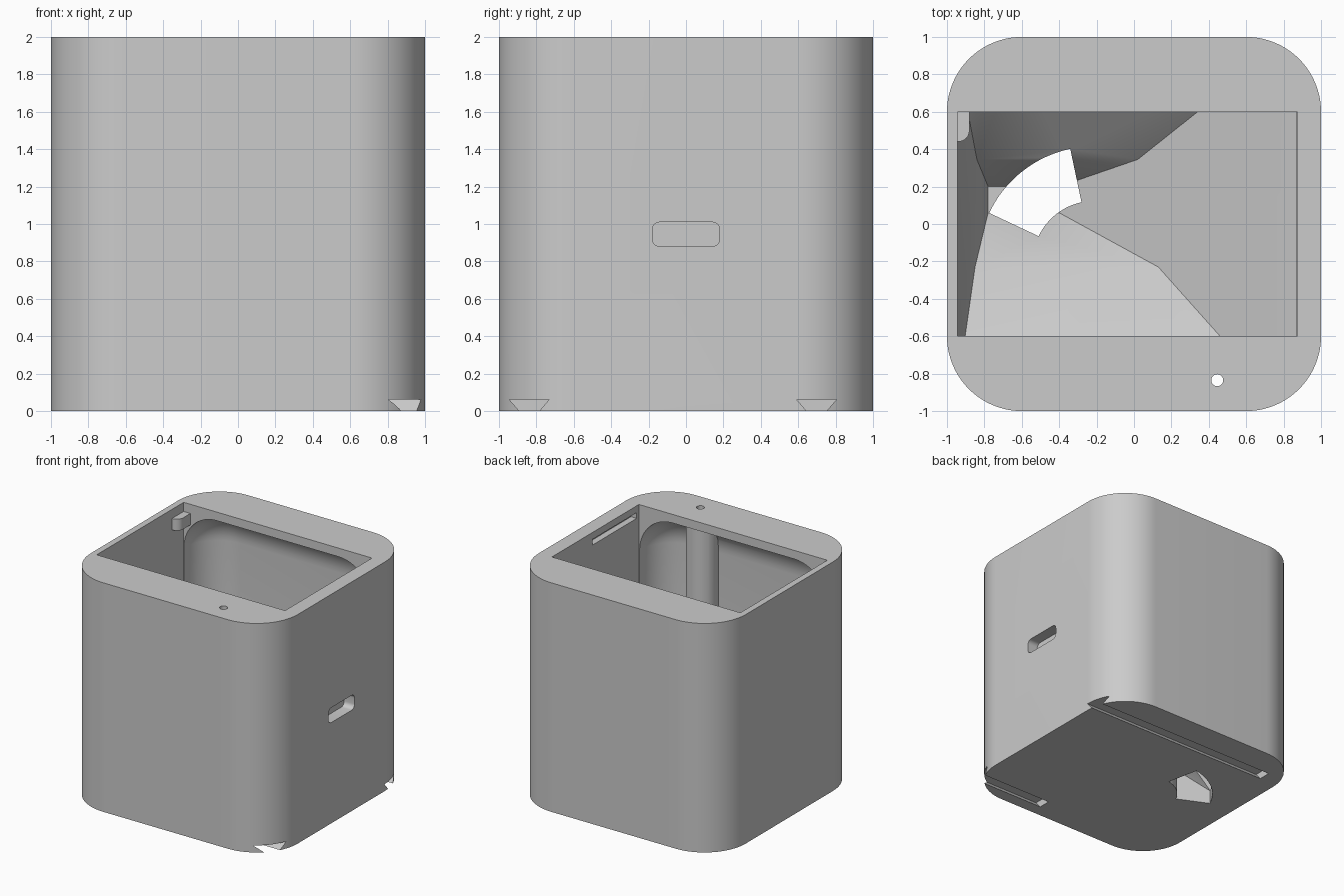
import bpy, bmesh
from math import radians, cos, sin

if "Cube" in bpy.data.objects:
    bpy.data.objects.remove(bpy.data.objects["Cube"])

# one grey plastic for the whole housing
grey = bpy.data.materials.new("light_grey")
grey.use_nodes = True
grey.diffuse_color = (0.6, 0.6, 0.6, 1)
grey.node_tree.nodes["Principled BSDF"].inputs["Base Color"].default_value = (0.6, 0.6, 0.6, 1)


def finish(name, bm):
    bmesh.ops.recalc_face_normals(bm, faces=bm.faces)
    mesh = bpy.data.meshes.new(name)
    bm.to_mesh(mesh)
    bm.free()
    mesh.materials.append(grey)
    ob = bpy.data.objects.new(name, mesh)
    bpy.context.collection.objects.link(ob)
    return ob


def loft(name, rings):
    """Skin closed rings of points, capped at both ends."""
    bm = bmesh.new()
    rows = [[bm.verts.new(p) for p in ring] for ring in rings]
    n = len(rows[0])
    for a, b in zip(rows, rows[1:]):
        for i in range(n):
            j = (i + 1) % n
            bm.faces.new((a[i], a[j], b[j], b[i]))
    bm.faces.new(rows[0])
    bm.faces.new(rows[-1])
    return finish(name, bm)


def box(name, x, y, z, radius=0, axes="", segments=16):
    """Box from ranges; edges running along the given axes are rounded."""
    bm = bmesh.new()
    bmesh.ops.create_cube(bm, size=1)
    for v in bm.verts:
        v.co = [r[0] if c < 0 else r[1] for c, r in zip(v.co, (x, y, z))]
    if radius:
        edges = []
        for e in bm.edges:
            d = e.verts[0].co - e.verts[1].co
            if any(abs(d["xyz".index(a)]) > 1e-4 for a in axes):
                edges.append(e)
        bmesh.ops.bevel(bm, geom=edges, offset=radius, segments=segments,
                        profile=0.5, affect='EDGES')
    return finish(name, bm)


def prism(name, outline, z0, z1):
    return loft(name, [[(x, y, z) for x, y in outline] for z in (z0, z1)])


def circle(cx, cy, r, n=24):
    return [(cx + r * cos(radians(360 * i / n)), cy + r * sin(radians(360 * i / n)))
            for i in range(n)]


def combine(target, other, operation):
    """Apply a boolean and discard the helper."""
    mod = target.modifiers.new("cut", 'BOOLEAN')
    mod.operation, mod.solver, mod.object = operation, 'EXACT', other
    bpy.context.view_layer.update()
    graph = bpy.context.evaluated_depsgraph_get()
    mesh = bpy.data.meshes.new_from_object(target.evaluated_get(graph))
    target.modifiers.clear()
    target.data = mesh
    bpy.data.objects.remove(other)


def ring(front, back):
    """Four corners from (left, right, y, z) of the front and back sides."""
    (fl, fr, fy, fz), (bl, br, by, bz) = front, back
    return [(fl, fy, fz), (fr, fy, fz), (br, by, bz), (bl, by, bz)]


# outer housing
housing = box("housing", (-1, 1), (-1, 1), (0, 2), 0.4, "z", 20)

# funnel floor below a rounded chamber
chamber = loft("chamber", [
    ring((-0.78, -0.4, 0.06, 0.12), (-0.78, -0.4, 0.2, 0.12)),
    ring((-0.85, 0.13, -0.23, 0.49), (-0.84, 0.02, 0.345, 0.414)),
    ring((-0.95, 0.755, -0.93, 0.93), (-0.95, 0.755, 0.93, 0.93)),
    ring((-0.95, 0.95, -0.93, 1.065), (-0.95, 0.95, 0.93, 1.065)),
    ring((-0.95, 0.95, -0.93, 2.2), (-0.95, 0.95, 0.93, 2.2)),
])
limit = box("chamber_limit", (-0.943, 0.868), (-0.92, 0.92), (-0.8, 1.925), 0.32, "xyz", 12)
combine(chamber, limit, 'INTERSECT')

# post around the narrow vertical hole
combine(chamber, prism("post", circle(0.445, -0.86, 0.13), -0.5, 2.5), 'DIFFERENCE')
combine(housing, chamber, 'DIFFERENCE')

# rectangular top opening
combine(housing, box("opening", (-0.945, 0.875), (-0.6, 0.6), (1.2, 2.1)), 'DIFFERENCE')

# curved outlet through the base
turns = [radians(101.9 + 52.9 * i / 16) for i in range(17)]
outlet = [(-0.213 + r * cos(t), -0.205 + r * sin(t))
          for r, angles in ((0.62, turns), (0.328, turns[::-1])) for t in angles]
combine(housing, prism("outlet", outlet, -0.1, 0.75), 'DIFFERENCE')

# dovetail grooves under the base, open at the left side
for y, end in ((-0.838, 0.27), (0.698, -0.83)):
    groove = loft("groove", [
        [(x, y - 0.15, -0.04), (x, y + 0.15, -0.04), (x, y + 0.15, -0.02),
         (x, y + 0.036, -0.02), (x, y + 0.107, 0.062),
         (x, y - 0.107, 0.062), (x, y - 0.036, -0.02), (x, y - 0.15, -0.02)]
        for x in (end, 1.1)])
    combine(housing, groove, 'DIFFERENCE')

# narrow vertical hole, side port and catch slot
combine(housing, prism("pin_hole", circle(0.445, -0.835, 0.032), -0.1, 2.1), 'DIFFERENCE')
combine(housing, box("port", (0.9, 1.1), (-0.18, 0.18), (0.88, 1.01), 0.04, "x", 6), 'DIFFERENCE')
combine(housing, box("catch_slot", (0.8, 0.93), (-0.57, 0.04), (1.89, 1.94)), 'DIFFERENCE')

# hinge tab inside the back right corner of the opening
hinge_tab = box("hinge_tab", (-0.95, -0.88), (0.44, 0.61), (1.82, 1.92))
bm = bmesh.new()
bm.from_mesh(hinge_tab.data)
corner = [e for e in bm.edges if all(v.co.x > -0.9 and v.co.y < 0.5 for v in e.verts)]
bmesh.ops.bevel(bm, geom=corner, offset=0.06, segments=8, profile=0.5, affect='EDGES')
bm.to_mesh(hinge_tab.data)
bm.free()

# smooth rounded walls, crisp edges
bpy.ops.object.select_all(action='DESELECT')
for ob in (housing, hinge_tab):
    ob.select_set(True)
bpy.context.view_layer.objects.active = housing
bpy.ops.object.shade_smooth_by_angle(angle=radians(25))
